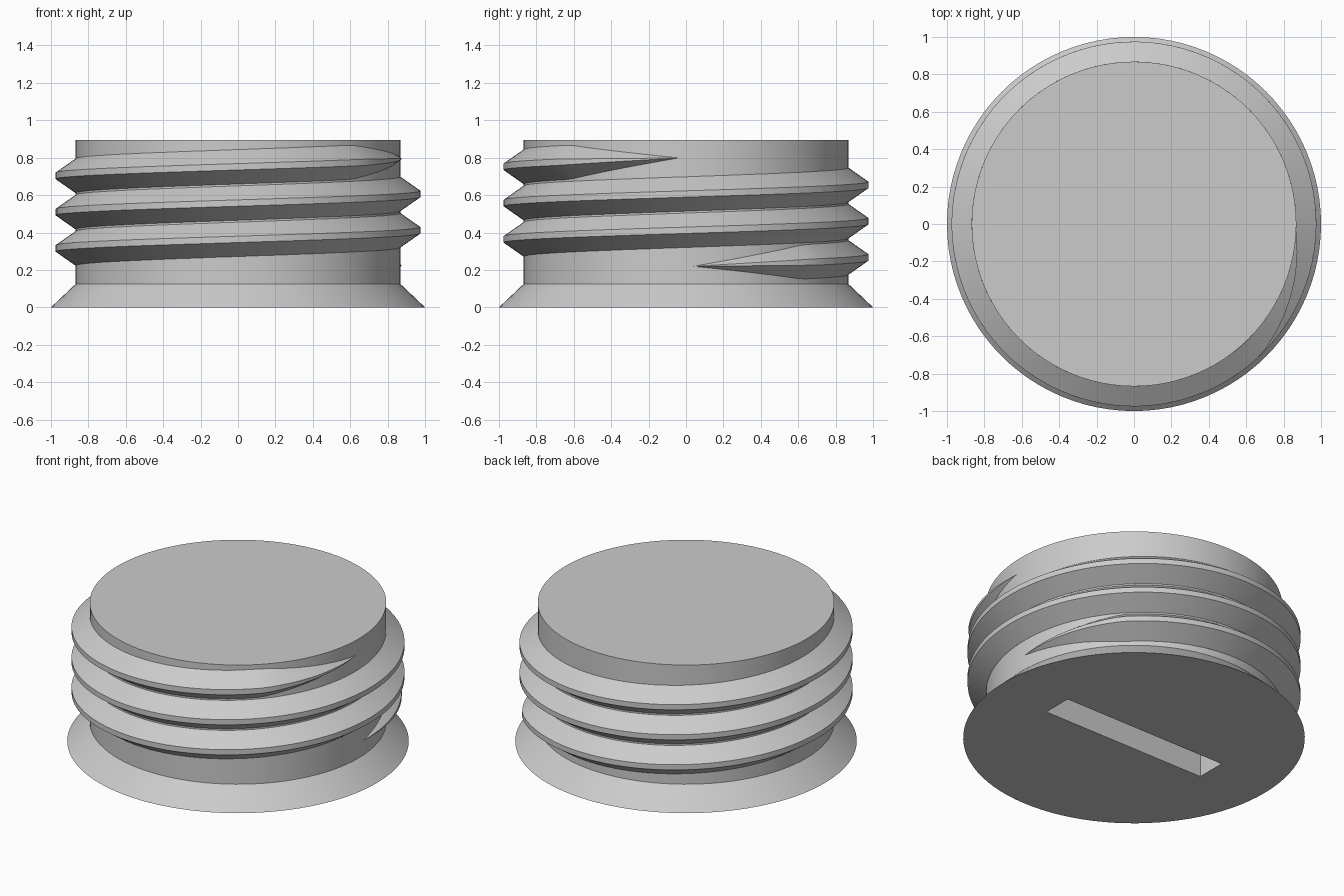
import bpy, bmesh
from math import sin, cos, pi, radians

if "Cube" in bpy.data.objects:
    bpy.data.objects.remove(bpy.data.objects["Cube"])

SEGS = 96
CORE_R, CREST_R, HEIGHT = 0.868, 0.975, 0.895

grey = bpy.data.materials.new("light grey")
grey.use_nodes = True
colour = (0.6, 0.6, 0.6, 1)
grey.diffuse_color = colour
grey.node_tree.nodes["Principled BSDF"].inputs["Base Color"].default_value = colour


def make_object(name, bm):
    bmesh.ops.recalc_face_normals(bm, faces=bm.faces)
    mesh = bpy.data.meshes.new(name)
    bm.to_mesh(mesh)
    bm.free()
    mesh.materials.append(grey)
    obj = bpy.data.objects.new(name, mesh)
    bpy.context.collection.objects.link(obj)
    return obj


def loft(name, rings, closed_rings=True):
    """Skin a row of equal closed rings and cap both ends."""
    bm = bmesh.new()
    rows = [[bm.verts.new(p) for p in ring] for ring in rings]
    n = len(rows[0])
    for a, b in zip(rows, rows[1:]):
        for i in range(n):
            j = (i + 1) % n
            bm.faces.new((a[i], a[j], b[j], b[i]))
    bm.faces.new(rows[0])
    bm.faces.new(rows[-1])
    return make_object(name, bm)


def smooth(obj):
    bpy.ops.object.select_all(action='DESELECT')
    obj.select_set(True)
    bpy.context.view_layer.objects.active = obj
    bpy.ops.object.shade_smooth_by_angle(angle=radians(20))


# Plug body: flared foot and straight core
def circle(r, z):
    return [(r * cos(2 * pi * i / SEGS), r * sin(2 * pi * i / SEGS), z) for i in range(SEGS)]


body = loft("plug_body", [circle(1, 0), circle(CORE_R, 0.125), circle(CORE_R, HEIGHT)])

# Screwdriver slot in the underside
DEPTH = 0.25
bm = bmesh.new()
bmesh.ops.create_cube(bm, size=1)
bmesh.ops.scale(bm, vec=(1.175, 0.193, 2 * DEPTH), verts=bm.verts)
cutter = make_object("slot_cutter", bm)
cut = body.modifiers.new("slot", 'BOOLEAN')
cut.operation, cut.solver, cut.object = 'DIFFERENCE', 'EXACT', cutter
bpy.context.view_layer.objects.active = body
bpy.ops.object.modifier_apply(modifier=cut.name)
bpy.data.objects.remove(cutter)
smooth(body)

# Helical thread, tapering to a point at both ends
PITCH, START_Z = 0.194, 0.218
FIRST, LAST, TAPER = radians(2.6), radians(1077.4), radians(43)
STEPS = 3 * SEGS
rings = []
for k in range(STEPS + 1):
    a = FIRST + (LAST - FIRST) * k / STEPS
    t = max(0.003, min(1, (a - FIRST) / TAPER, (LAST - a) / TAPER))
    z = START_Z + PITCH * a / (2 * pi)
    root, flat = 0.092 * t, 0.017 * t
    crest = CORE_R + (CREST_R - CORE_R) * t
    profile = [(0.84, -root), (CORE_R, -root), (crest, -flat),
               (crest, flat), (CORE_R, root), (0.84, root)]
    rings.append([(r * cos(a), r * sin(a), z + dz) for r, dz in profile])
thread = loft("screw_thread", rings)
smooth(thread)
